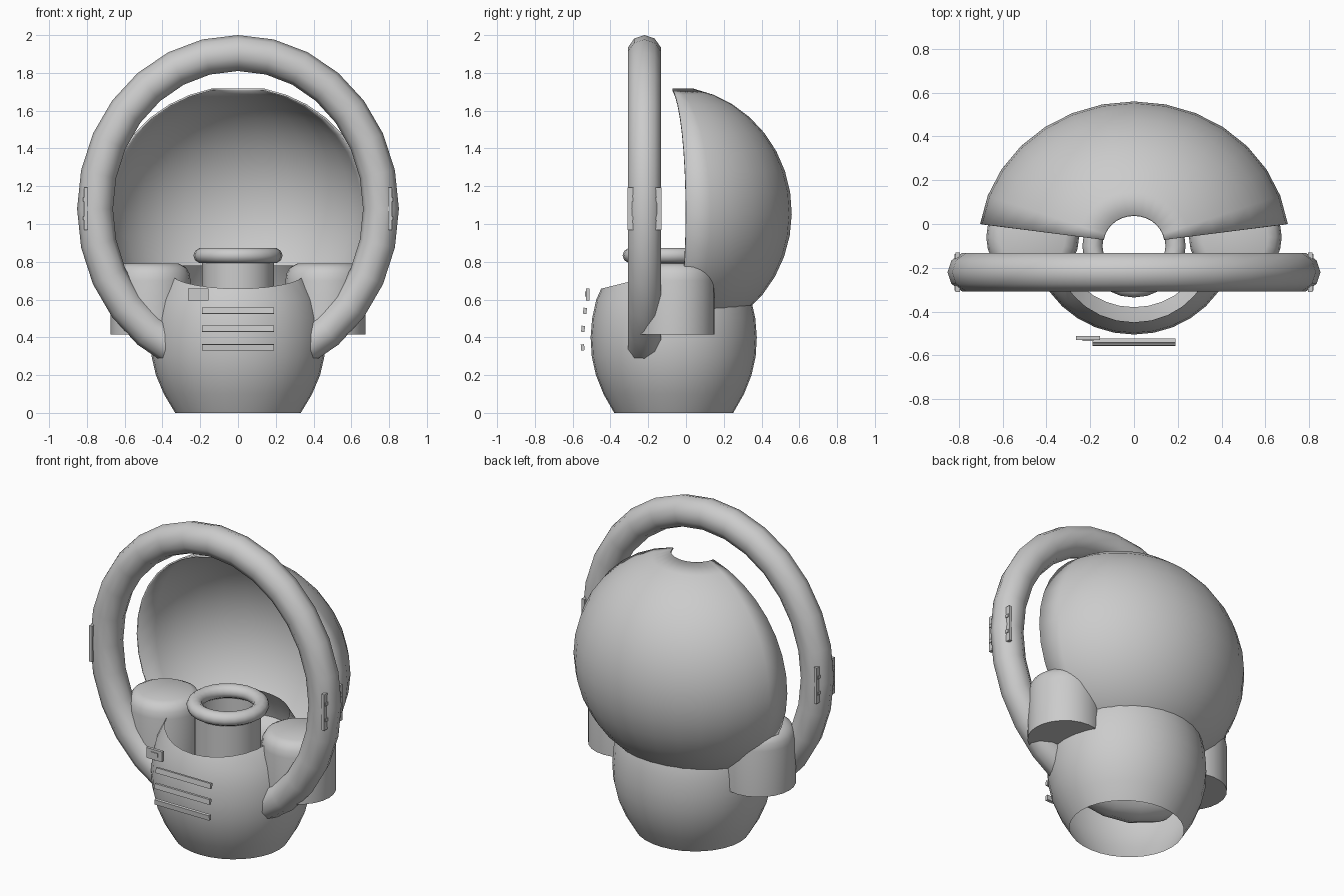
import bpy, bmesh, math
from mathutils import Vector

if "Cube" in bpy.data.objects:
    bpy.data.objects.remove(bpy.data.objects["Cube"])


def finish(name, bm, angle=40):
    bmesh.ops.recalc_face_normals(bm, faces=bm.faces)
    me = bpy.data.meshes.new(name)
    bm.to_mesh(me)
    bm.free()
    ob = bpy.data.objects.new(name, me)
    bpy.context.collection.objects.link(ob)
    bpy.ops.object.select_all(action='DESELECT')
    ob.select_set(True)
    bpy.context.view_layer.objects.active = ob
    bpy.ops.object.shade_smooth_by_angle(angle=math.radians(angle))
    return ob


def revolve(profile, center_y, sx, sy, segs, a0=0, a1=360):
    """Sweep an (r, z) profile about z, elliptical, over an angle range."""
    bm = bmesh.new()
    full = a1 - a0 >= 360
    cols = []
    for i in range(segs if full else segs + 1):
        a = math.radians(a0 + (a1 - a0) * i / segs)
        cols.append([bm.verts.new((r * sx * math.cos(a), center_y + r * sy * math.sin(a), z))
                     for r, z in profile])
    for i in range(segs):
        p, q = cols[i], cols[(i + 1) % len(cols)]
        for j in range(len(profile) - 1):
            bm.faces.new((p[j], q[j], q[j + 1], p[j + 1]))
    return bm


def torus(name, loc, rx, ry, tube_r, tube_w, segs, sides, upright):
    bm = bmesh.new()
    rings = []
    for i in range(segs):
        a = 2 * math.pi * i / segs
        ring = []
        for j in range(sides):
            b = 2 * math.pi * j / sides
            u = (rx + tube_r * math.cos(b)) * math.sin(a)
            v = (ry + tube_r * math.cos(b)) * math.cos(a)
            w = tube_w * math.sin(b)
            p = Vector((u, w, v)) if upright else Vector((u, v, w))
            ring.append(bm.verts.new(Vector(loc) + p))
        rings.append(ring)
    for i in range(segs):
        p, q = rings[i], rings[(i + 1) % segs]
        for j in range(sides):
            k = (j + 1) % sides
            bm.faces.new((p[j], q[j], q[k], p[k]))
    return finish(name, bm, 50)


def box(name, loc, size, tilt=0):
    bm = bmesh.new()
    bmesh.ops.create_cube(bm, size=1)
    bmesh.ops.scale(bm, vec=size, verts=bm.verts)
    ob = finish(name, bm, 20)
    ob.location = loc
    ob.rotation_euler.x = math.radians(tilt)
    return ob


# Barrel body, open at both ends, with a sloping collar cut
body_profile = [(.315, 0), (.372, .1), (.412, .2), (.434, .3), (.44, .4),
                (.432, .5), (.41, .6), (.365, .7), (.32, .78)]
bm = revolve(body_profile, -.065, 1.055, 1, 32)
bmesh.ops.bisect_plane(bm, geom=bm.verts[:] + bm.edges[:] + bm.faces[:],
                       plane_co=(0, -.46, .655), plane_no=(0, -.25, 1), clear_outer=True)
finish("body", bm)

# Rear half shell with a round hole at the top
shell_profile = []
for i in range(15):
    f = math.radians(11.5 + (150 - 11.5) * i / 14)
    shell_profile.append((math.sin(f), 1.06 + .67 * math.cos(f)))
shell = finish("rear_shell", revolve(shell_profile, -.09, .71, .65, 14, 8, 172))
mod = shell.modifiers.new("thickness", 'SOLIDIFY')
mod.thickness = .01

# Large upright ring that passes through the body
torus("large_ring", (0, -.22, 1.08), .757, .825, .095, .092, 28, 10, True)

# Neck tube and collar ring
finish("neck_tube", revolve([(.19, .5), (.19, .83)], -.1, 1, 1, 24))
torus("neck_ring", (0, -.1, .833), .19, .19, .046, .042, 24, 10, False)

# Shoulder pods: upright drums with a rounded top
pod_profile = [(0, .415), (.212, .415), (.212, .7), (.205, .74), (.186, .772), (.15, .79), (0, .79)]
for s, side in ((-1, "left"), (1, "right")):
    bm = revolve(pod_profile, -.06, 1, 1, 24)
    bmesh.ops.remove_doubles(bm, verts=bm.verts, dist=.0001)
    bmesh.ops.translate(bm, vec=(s * .463, 0, 0), verts=bm.verts)
    finish("shoulder_pod_" + side, bm)
    # Thin strips set into the large ring, with small studs
    box("ring_strip_" + side, (s * .805, -.22, 1.08), (.02, .18, .225))
    for z in (1.03, 1.13):
        box("ring_stud_" + side, (s * .812, -.22, z), (.016, .168, .02))

# Front slats and small panel
for z, y, t in ((.54, -.535, -8), (.445, -.545, -5), (.347, -.547, 5)):
    box("front_slat", (0, y, z), (.38, .018, .032), t)
box("front_panel", (-.21, -.521, .627), (.108, .018, .064))
box("panel_button", (-.21, -.53, .63), (.05, .008, .025))
